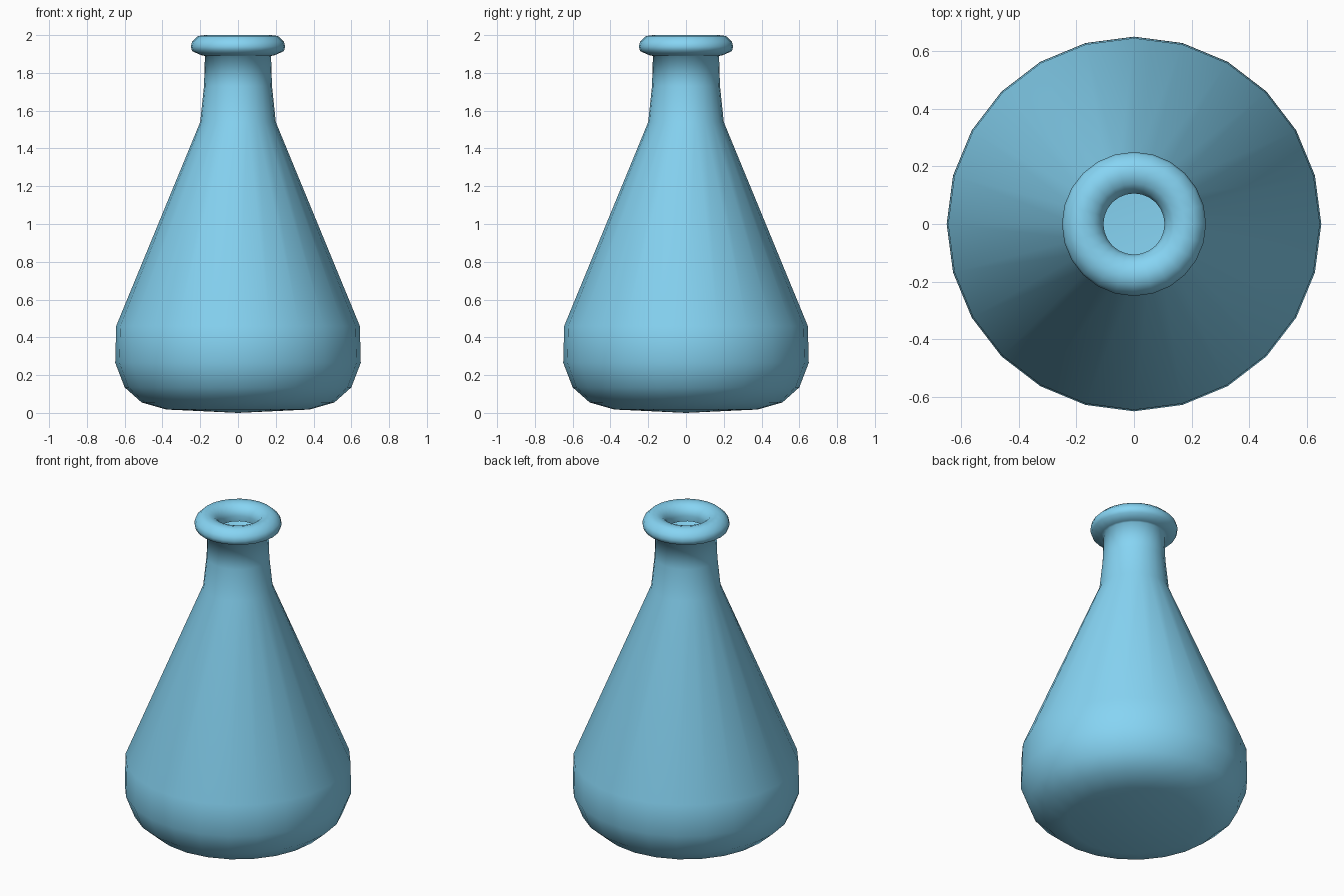
import bpy, bmesh
from math import tau
from mathutils import Vector

if "Cube" in bpy.data.objects:
    bpy.data.objects.remove(bpy.data.objects["Cube"])

SIDES = 24

glass = bpy.data.materials.new("blue_glass")
glass.diffuse_color = (0.24, 0.66, 0.9, 1)
glass.use_nodes = True
glass.node_tree.nodes["Principled BSDF"].inputs["Base Color"].default_value = glass.diffuse_color


def lathe(name, profile):
    """Spin an (r, z) profile around the z axis."""
    bm = bmesh.new()
    verts = [bm.verts.new((r, 0, z)) for r, z in profile]
    edges = [bm.edges.new(pair) for pair in zip(verts, verts[1:])]
    bmesh.ops.spin(bm, geom=verts + edges, cent=(0, 0, 0), axis=(0, 0, 1),
                   angle=tau, steps=SIDES, use_duplicate=False)
    bmesh.ops.remove_doubles(bm, verts=bm.verts[:], dist=1e-4)
    # Make the outside wall face outward
    bmesh.ops.recalc_face_normals(bm, faces=bm.faces[:])
    bm.normal_update()
    wall = max(bm.faces, key=lambda f: f.calc_center_median().xy.length)
    if wall.normal.dot(wall.calc_center_median() * Vector((1, 1, 0))) < 0:
        bmesh.ops.reverse_faces(bm, faces=bm.faces[:])
    mesh = bpy.data.meshes.new(name)
    bm.to_mesh(mesh)
    bm.free()
    mesh.shade_smooth()
    mesh.materials.append(glass)
    obj = bpy.data.objects.new(name, mesh)
    bpy.context.collection.objects.link(obj)
    return obj


# Whole flask: rounded base, cone, neck, then the lip rolled over into the mouth
lathe("flask", [
    (0, 0), (0.38, 0.018), (0.51, 0.055), (0.60, 0.135), (0.65, 0.265),
    (0.645, 0.46), (0.20, 1.54), (0.18, 1.73), (0.175, 1.89),
    (0.19, 1.892), (0.243, 1.915), (0.25, 1.94), (0.243, 1.965), (0.212, 1.995),
    (0.175, 2.0), (0.14, 1.99), (0.115, 1.965), (0.106, 1.935), (0.11, 1.90),
])
